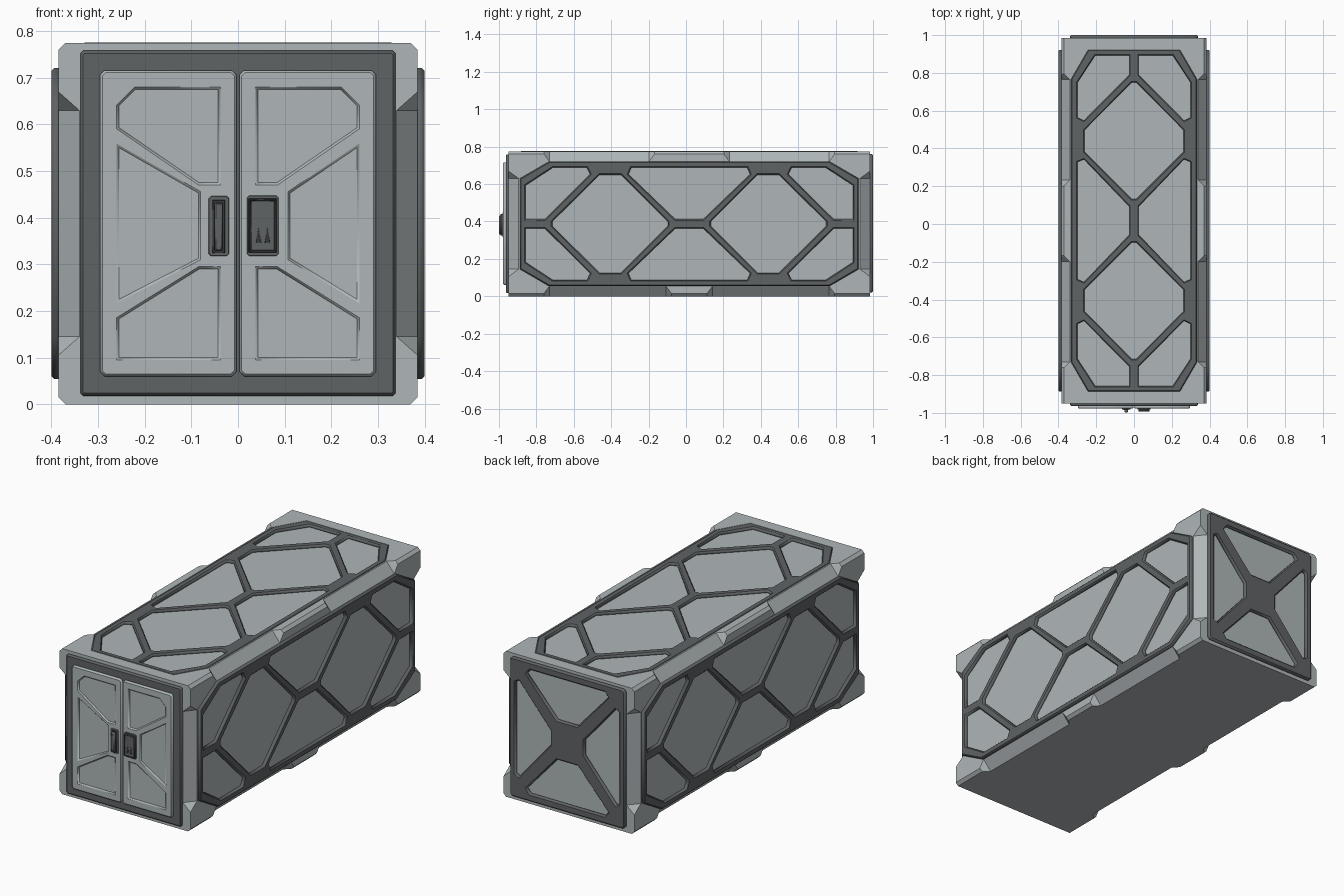
import bpy, bmesh
from mathutils import Matrix, Vector

if "Cube" in bpy.data.objects:
    bpy.data.objects.remove(bpy.data.objects["Cube"])

def material(name, rgb):
    m = bpy.data.materials.new(name)
    m.diffuse_color = (*rgb, 1)
    m.use_nodes = True
    m.node_tree.nodes["Principled BSDF"].inputs["Base Color"].default_value = m.diffuse_color
    return m

LIGHT = material("light grey panel", (0.43, 0.47, 0.48))
DARK = material("dark grey frame", (0.115, 0.125, 0.13))
BLACK = material("charcoal fitting", (0.035, 0.038, 0.04))

X, Z, C, H = 0.385, 0.775, 0.0175, 0.967   # half width, height, y centre, half length
CX, CZ, E = 0.045, 0.055, 0.015            # edge chamfers, outer corner chamfer


def finish(name, bm, mat):
    bmesh.ops.remove_doubles(bm, verts=bm.verts, dist=1e-5)
    bmesh.ops.recalc_face_normals(bm, faces=bm.faces)
    me = bpy.data.meshes.new(name)
    bm.to_mesh(me)
    bm.free()
    me.materials.append(mat)
    ob = bpy.data.objects.new(name, me)
    bpy.context.collection.objects.link(ob)
    return ob


def hull(bm, pts):
    part = bmesh.new()
    vs = [part.verts.new(p) for p in pts]
    bmesh.ops.convex_hull(part, input=vs)
    bmesh.ops.delete(part, geom=[v for v in part.verts if not v.link_faces], context='VERTS')
    bmesh.ops.dissolve_limit(part, angle_limit=0.01, verts=part.verts, edges=part.edges)
    tmp = bpy.data.meshes.new("tmp")
    part.to_mesh(tmp)
    part.free()
    bm.from_mesh(tmp)
    bpy.data.meshes.remove(tmp)


def plane(u, v, origin):
    u, v = Vector(u), Vector(v)
    m = Matrix((u, v, u.cross(v))).transposed().to_4x4()
    m.translation = origin
    return m


def plate(name, loops, mat, mtx, t, b=0.004, sink=None):
    """Flat plate with holes and chamfered rims, standing t proud of its plane."""
    sink = b if sink is None else sink
    cu = bpy.data.curves.new(name, 'CURVE')
    cu.dimensions, cu.fill_mode = '2D', 'BOTH'
    cu.extrude, cu.bevel_depth, cu.bevel_resolution, cu.offset = (t + sink) / 2 - b, b, 0, -b
    for loop in loops:
        s = cu.splines.new('POLY')
        s.points.add(len(loop) - 1)
        for p, (x, y) in zip(s.points, loop):
            p.co = (x, y, 0, 1)
        s.use_cyclic_u = True
    ob = bpy.data.objects.new(name, cu)
    bpy.context.collection.objects.link(ob)
    dg = bpy.context.evaluated_depsgraph_get()
    me = bpy.data.meshes.new_from_object(ob.evaluated_get(dg))
    bm = bmesh.new()
    bm.from_mesh(me)
    bpy.data.objects.remove(ob)
    bpy.data.curves.remove(cu)
    bpy.data.meshes.remove(me)
    bm.transform(mtx @ Matrix.Translation((0, 0, (t - sink) / 2)))
    return finish(name, bm, mat)


def flip(loop, su, sv):
    return [(su * u, sv * v) for u, v in loop]


def rect(x0, x1, y0, y1, c=0.0):
    if not c:
        return [(x0, y0), (x1, y0), (x1, y1), (x0, y1)]
    return [(x0 + c, y0), (x1 - c, y0), (x1, y0 + c), (x1, y1 - c),
            (x1 - c, y1), (x0 + c, y1), (x0, y1 - c), (x0, y0 + c)]


# lattice pattern shared by both sides and the roof
q = [(0.905, 0.243), (0.75, 0.333)]
outline = q + flip(q[::-1], -1, 1) + flip(q, -1, -1) + flip(q[::-1], 1, -1)
corner = [(0.875, 0.025), (0.875, 0.205), (0.73, 0.3), (0.547, 0.3), (0.53, 0.265), (0.772, 0.025)]
diamond = [(0.115, 0.012), (0.365, 0.262), (0.48, 0.262), (0.732, 0.012),
           (0.732, -0.012), (0.48, -0.262), (0.365, -0.262), (0.115, -0.012)]
middle = [(-0.31, 0.3), (0.31, 0.3), (0.325, 0.265), (0.075, 0.025), (-0.075, 0.025), (-0.325, 0.265)]
lattice = [outline] + [flip(corner, a, b) for a in (1, -1) for b in (1, -1)]
lattice += [flip(diamond, a, 1) for a in (1, -1)] + [flip(middle, 1, b) for b in (1, -1)]

# body with chamfered long and upright edges
bm = bmesh.new()
hull(bm, [(sx * x, C + sy * y, z) for sx in (1, -1) for sy in (1, -1)
          for x, y, z in ((X - CX, H, 0), (X - CX, H, Z), (X, H - CZ, CZ), (X, H - CZ, Z - CZ))])
body = finish("container_body", bm, LIGHT)

# roof recess that takes the roof lattice
roof = plane((0, 1, 0), (-1, 0, 0), (0, C, Z - 0.013))
cutter = plate("roof_cutter", [outline], LIGHT, roof, 0.05, 0, 0)
mod = body.modifiers.new("recess", 'BOOLEAN')
mod.operation, mod.object = 'DIFFERENCE', cutter
bpy.context.view_layer.objects.active = body
bpy.ops.object.modifier_apply(modifier="recess")
bpy.data.objects.remove(cutter)

# dark lattice frames
plate("roof_frame", lattice, DARK, roof, 0.014, 0.005)
plate("right_frame", lattice, DARK, plane((0, 1, 0), (0, 0, 1), (X, 0.0175, 0.3875)), 0.015, 0.006)
plate("left_frame", lattice, DARK, plane((0, -1, 0), (0, 0, 1), (-X, 0.0175, 0.3875)), 0.015, 0.006)

# corner guards and mid-edge guards filling the chamfers
bm = bmesh.new()


def section(y):
    return [(X, y, Z - CZ), (X - CX, y, Z), (X, y, Z - E), (X - E, y, Z)]


run = section(H) + section(H - 0.19) + section(H - 0.22)[:2]
post = [(X - CX, H, Z), (X - E, H, Z), (X, H, Z - E), (X, H - CZ, Z - E), (X, H, 0.67),
        (X - CX, H, 0.63), (X, H - CZ, 0.63)]
for sx in (1, -1):
    for top in (True, False):
        def place(p, sy):
            return (sx * p[0], C + sy * p[1], p[2] if top else Z - p[2])
        for sy in (1, -1):
            hull(bm, [place(p, sy) for p in run])
            hull(bm, [place(p, sy) for p in post])
        half = 0.215 if top else 0.125
        mid = [(x, s * y, z) for s in (1, -1)
               for x, y, z in section(half - 0.03) + section(half)[:2]]
        hull(bm, [place(p, 1) for p in mid])
finish("edge_guards", bm, LIGHT)

# back wall: dark cross frame over light panels
back = plane((-1, 0, 0), (0, 0, 1), (0, C + H, 0.39))
wedge = [(-0.22, 0.33), (0.22, 0.33), (0.24, 0.305), (0.06, 0.105), (-0.06, 0.105), (-0.24, 0.305)]
side = [(0.305, 0.245), (0.285, 0.255), (0.1, 0.04), (0.1, -0.04), (0.285, -0.255), (0.305, -0.245)]
plate("back_frame", [rect(-0.338, 0.338, -0.37, 0.37, 0.012), wedge, flip(wedge, 1, -1),
                     side, flip(side, -1, 1)], DARK, back, 0.0155, 0.006)


# front door surround and leaves with recessed panels
def front(y):
    return plane((1, 0, 0), (0, 0, 1), (0, y, 0))


F = C - H
plate("door_surround", [rect(-0.338, 0.338, 0.018, 0.758, 0.006)], DARK, front(F), 0.014, 0.006)
for name, s, inner in (("left", -1, 0.085), ("right", 1, 0.112)):
    upper = [(0.255, 0.64), (0.22, 0.675), (0.043, 0.675), (0.043, 0.475), (0.083, 0.475), (0.255, 0.593)]
    centre = [(0.255, 0.55), (inner, 0.453), (inner, 0.313), (0.255, 0.225)]
    lower = [(0.255, 0.183), (0.083, 0.29), (0.043, 0.29), (0.043, 0.1), (0.255, 0.1)]
    leaf = rect(0.003, 0.296, 0.06, 0.716, 0.01)
    plate(name + "_door_leaf", [flip(l, s, 1) for l in (leaf, upper, centre, lower)],
          LIGHT, front(F - 0.014), 0.014, 0.005)
    plate(name + "_door_panels", [flip(rect(0.02, 0.28, 0.08, 0.7), s, 1)],
          LIGHT, front(F - 0.014), 0.006, 0.001)

# handle on the left leaf
D = F - 0.028
plate("handle_plate", [rect(-0.063, -0.019, 0.318, 0.446, 0.005)], DARK, front(D), 0.004, 0.001)
plate("handle_recess", [rect(-0.055, -0.028, 0.324, 0.438)], BLACK, front(D), 0.007, 0.001)
plate("handle_bar", [rect(-0.050, -0.033, 0.33, 0.432)], DARK, front(D), 0.021, 0.003)

# keypad on the right leaf
plate("keypad_plate", [rect(0.019, 0.087, 0.318, 0.448, 0.005)], DARK, front(D), 0.004, 0.001)
plate("keypad_rim", [rect(0.023, 0.083, 0.325, 0.441), rect(0.028, 0.078, 0.33, 0.436)],
      BLACK, front(D), 0.014, 0.002)
plate("keypad_box", [rect(0.027, 0.079, 0.329, 0.437)], DARK, front(D), 0.013, 0.002)
for i, x in enumerate((0.044, 0.063)):
    plate(f"keypad_key_{i + 1}", [[(x - 0.006, 0.347), (x + 0.006, 0.347), (x, 0.38)]],
          BLACK, front(D - 0.013), 0.002, 0.0005)
